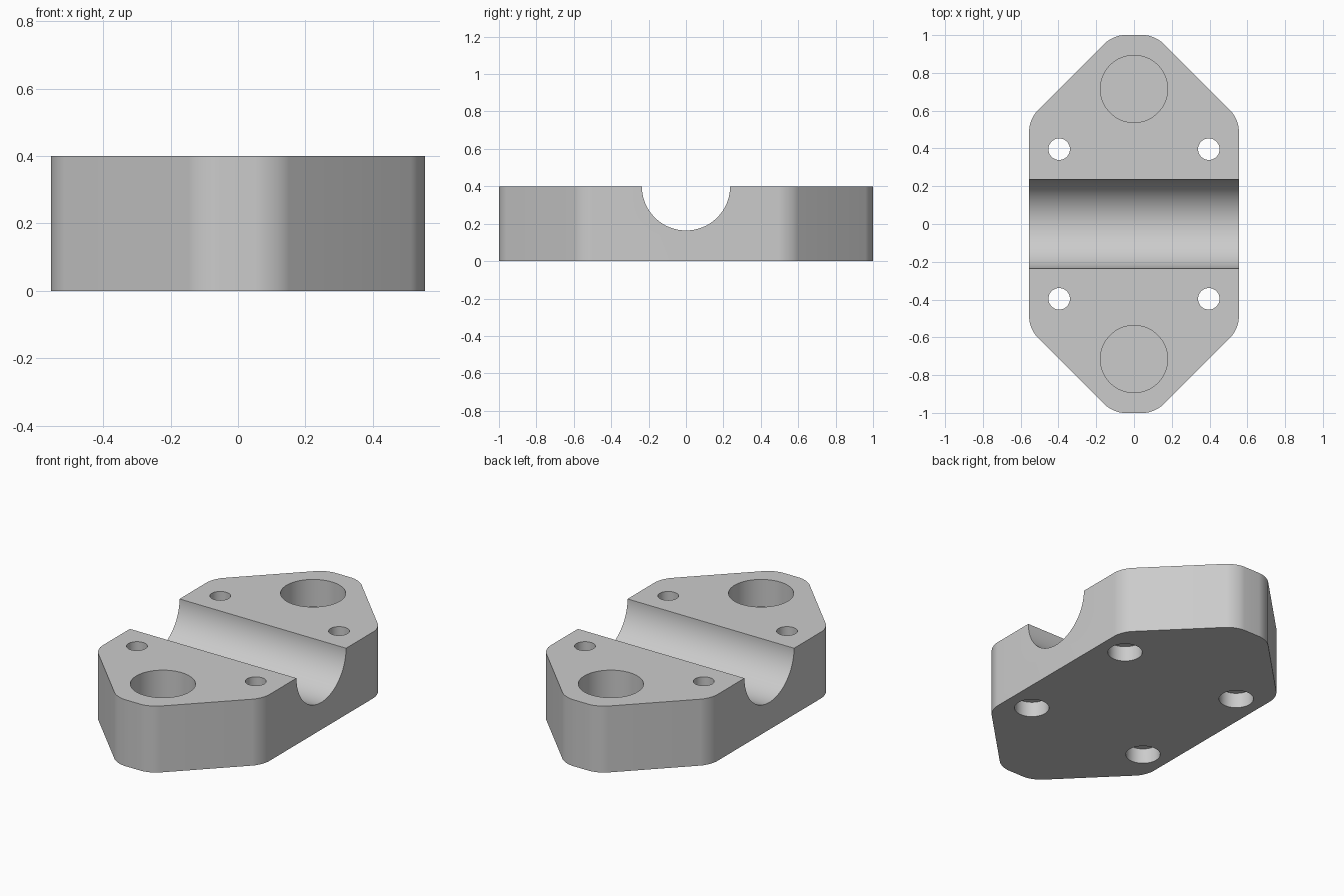
import bpy
import bmesh
import math

cube = bpy.data.objects.get("Cube")
if cube:
    bpy.data.objects.remove(cube, do_unlink=True)

HEIGHT = 0.4

grey = bpy.data.materials.new("light grey")
grey.use_nodes = True
colour = (0.6, 0.6, 0.6, 1)
grey.diffuse_color = colour
grey.node_tree.nodes["Principled BSDF"].inputs["Base Color"].default_value = colour


def plate(name, outline, height, radius):
    """Extruded outline with rounded vertical corners."""
    bm = bmesh.new()
    base = bm.faces.new([bm.verts.new((x, y, 0)) for x, y in outline])
    top = bmesh.ops.extrude_face_region(bm, geom=[base])["geom"]
    verts = [v for v in top if isinstance(v, bmesh.types.BMVert)]
    bmesh.ops.translate(bm, verts=verts, vec=(0, 0, height))
    upright = [e for e in bm.edges if abs(e.verts[0].co.z - e.verts[1].co.z) > 0.1]
    # All corners turn by 45 degrees
    bmesh.ops.bevel(bm, geom=upright, offset=radius * math.tan(math.pi / 8),
                    offset_type='OFFSET', segments=8, profile=0.5, affect='EDGES')
    bmesh.ops.recalc_face_normals(bm, faces=bm.faces)
    mesh = bpy.data.meshes.new(name)
    bm.to_mesh(mesh)
    bm.free()
    obj = bpy.data.objects.new(name, mesh)
    bpy.context.collection.objects.link(obj)
    return obj


def cut_cylinder(target, radius, depth, location, sides=64, rotation=(0, 0, 0)):
    """Subtract a cylinder from the target, then remove the cutter."""
    bpy.ops.mesh.primitive_cylinder_add(vertices=sides, radius=radius, depth=depth,
                                        location=location, rotation=rotation)
    cutter = bpy.context.object
    cutter.hide_render = True
    mod = target.modifiers.new("cut", 'BOOLEAN')
    mod.operation = 'DIFFERENCE'
    mod.solver = 'EXACT'
    mod.object = cutter
    bpy.context.view_layer.objects.active = target
    bpy.ops.object.modifier_apply(modifier=mod.name)
    bpy.data.objects.remove(cutter, do_unlink=True)


# Block: elongated octagon with rounded corners
W, TIP = 0.555, 0.11
outline = [(W, -W), (W, W), (TIP, 1), (-TIP, 1), (-W, W), (-W, -W), (-TIP, -1), (TIP, -1)]
block = plate("clamp_block", outline, HEIGHT, 0.14)
block.data.materials.append(grey)

# Half-round channel across the top
cut_cylinder(block, 0.236, 2, (0, 0, HEIGHT), 128, (0, math.pi / 2, 0))

for sy in (-1, 1):
    # Large blind socket near each end
    cut_cylinder(block, 0.178, 0.328, (0, sy * 0.715, HEIGHT))
    for sx in (-1, 1):
        # Bolt hole with a counterbore from below
        x, y = sx * 0.396, sy * 0.396
        cut_cylinder(block, 0.057, 1, (x, y, HEIGHT / 2), 48)
        cut_cylinder(block, 0.094, 0.18, (x, y, 0), 48)

bpy.ops.object.select_all(action='DESELECT')
block.select_set(True)
bpy.context.view_layer.objects.active = block
bpy.ops.object.shade_smooth_by_angle(angle=math.radians(30))
